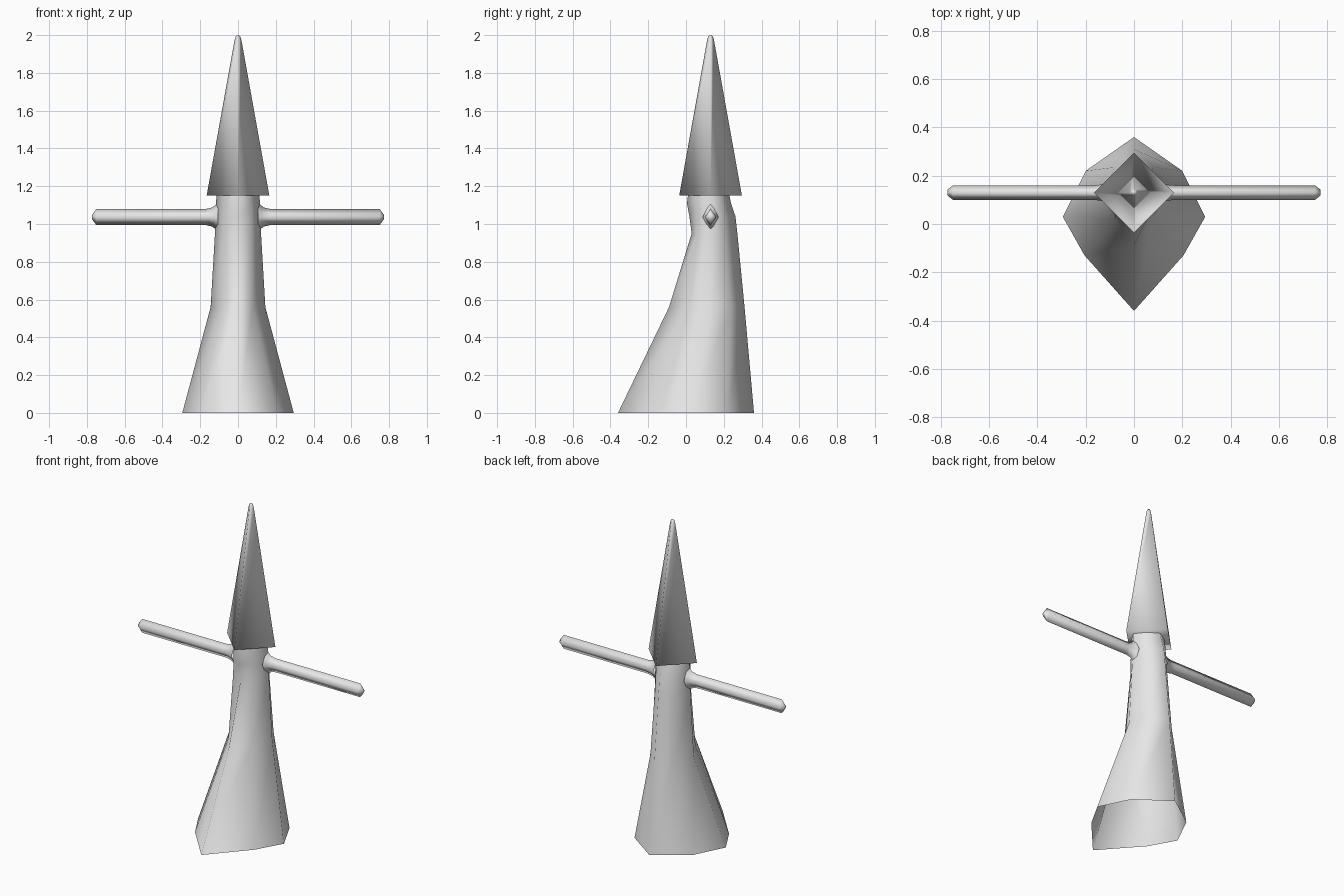
import bpy, bmesh, math

if "Cube" in bpy.data.objects:
    bpy.data.objects.remove(bpy.data.objects["Cube"])

grey = bpy.data.materials.new("light_grey")
grey.diffuse_color = (0.8, 0.8, 0.8, 1)
grey.use_nodes = True
grey.node_tree.nodes["Principled BSDF"].inputs["Base Color"].default_value = grey.diffuse_color


def loft(name, rings, cap_start=False, cap_end=False):
    """Skin a list of equal-length point rings into one smooth object."""
    bm = bmesh.new()
    loops = [[bm.verts.new(p) for p in ring] for ring in rings]
    n = len(rings[0])
    for a, b in zip(loops, loops[1:]):
        for i in range(n):
            j = (i + 1) % n
            bm.faces.new((a[i], a[j], b[j], b[i]))
    if cap_start:
        bm.faces.new(loops[0][::-1])
    if cap_end:
        bm.faces.new(loops[-1])
    if cap_start or cap_end:
        bmesh.ops.recalc_face_normals(bm, faces=bm.faces)
    for f in bm.faces:
        f.smooth = True
    me = bpy.data.meshes.new(name)
    bm.to_mesh(me)
    bm.free()
    me.materials.append(grey)
    ob = bpy.data.objects.new(name, me)
    bpy.context.collection.objects.link(ob)
    return ob


def robe_ring(z, front, corners, back):
    """Mirror the right-hand corners to make an eight-sided section."""
    right = [(x, y, z) for x, y in corners]
    left = [(-x, y, z) for x, y in reversed(corners)]
    return [(0, front, z)] + right + [(0, back, z)] + left


CY = 0.13  # depth of the hood and arm axis

# Flared robe, pinched at the waist and open at the bottom
loft("robe", [
    robe_ring(0.00, -0.36, [(0.205, -0.13), (0.295, 0.03), (0.20, 0.22)], 0.36),
    robe_ring(0.56, -0.09, [(0.08, 0.02), (0.145, CY), (0.08, 0.235)], 0.31),
    robe_ring(0.95, 0.03, [(0.075, 0.06), (0.122, CY), (0.07, 0.205)], 0.272),
    robe_ring(1.04, 0.018, [(0.07, 0.055), (0.12, CY), (0.068, 0.20)], 0.262),
    robe_ring(1.11, 0.005, [(0.068, 0.055), (0.117, CY), (0.066, 0.195)], 0.238),
    robe_ring(1.15, 0.01, [(0.068, 0.055), (0.113, CY), (0.065, 0.19)], 0.23),
])

# Four-sided pointed hood
loft("hood", [
    [(0, CY - r, z), (r, CY, z), (0, CY + r, z), (-r, CY, z)]
    for z, r in [(1.15, 0.166), (1.975, 0.018), (1.993, 0.012), (2.0, 0.004)]
], cap_start=True, cap_end=True)

# Straight arms with a flared shoulder and a blunt tapered end
ARM = [(0.105, 0.042, 0.080), (0.122, 0.038, 0.062), (0.138, 0.033, 0.050),
       (0.17, 0.030, 0.043), (0.75, 0.030, 0.043), (0.772, 0.012, 0.012)]
for side, label in ((1, "right"), (-1, "left")):
    loft(label + "_arm", [
        [(side * x, CY, 1.037 - rz), (side * x, CY + ry, 1.037),
         (side * x, CY, 1.037 + rz), (side * x, CY - ry, 1.037)]
        for x, ry, rz in ARM
    ], cap_end=True)
